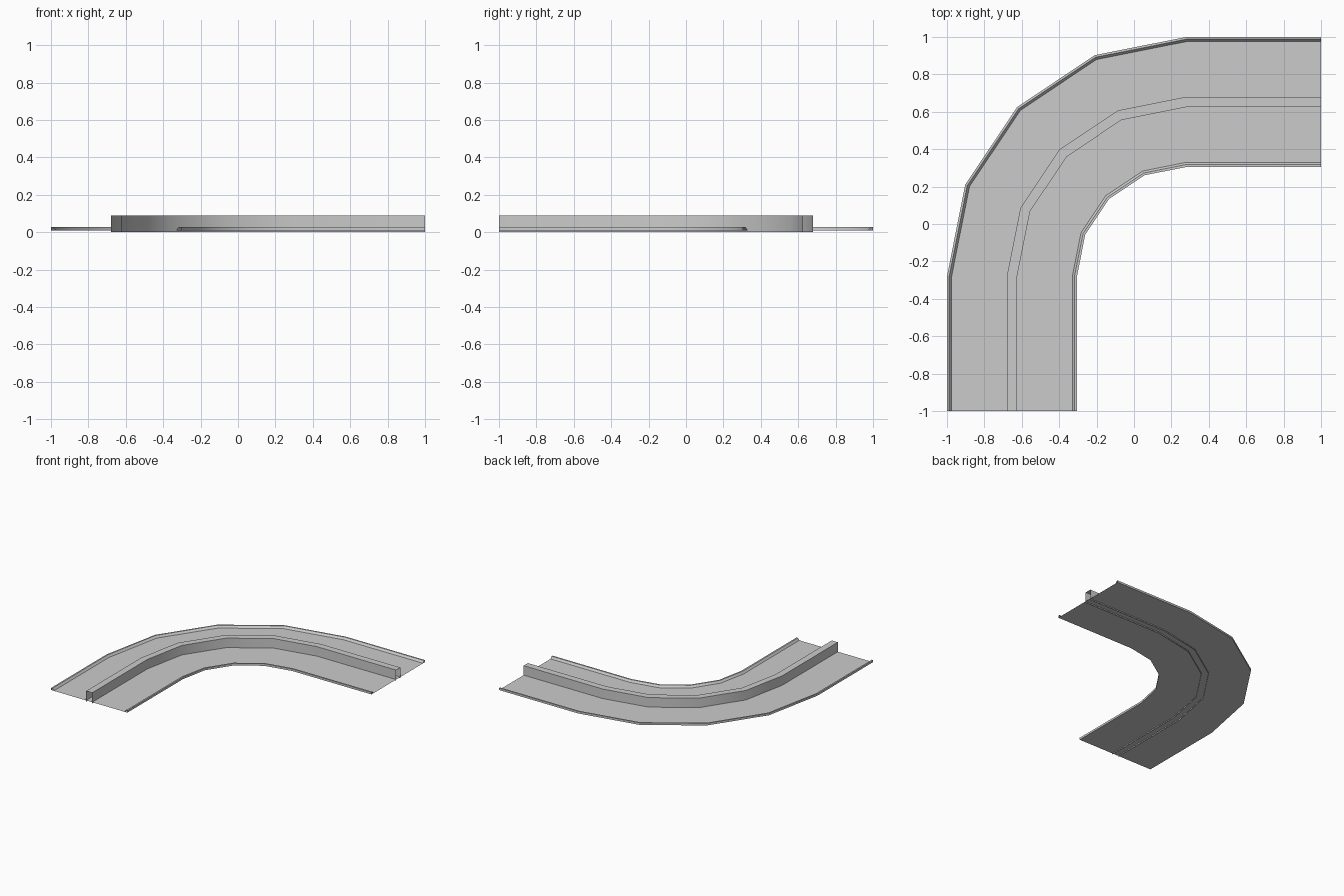
import bpy, bmesh, math
from mathutils import Vector

cube = bpy.data.objects.get("Cube")
if cube:
    bpy.data.objects.remove(cube)

grey = bpy.data.materials.new("concrete grey")
grey.use_nodes = True
colour = (0.6, 0.6, 0.6, 1)
grey.diffuse_color = colour
grey.node_tree.nodes["Principled BSDF"].inputs["Base Color"].default_value = colour

BEND = Vector((0.28, -0.28, 0))   # centre of the bend
STEPS = 4                         # facets in the quarter turn
FLOOR, LIP, TOP = 0.01, 0.027, 0.088


def path_point(radius, z, i):
    """Point on the road path: straight end, bend stations, straight end."""
    a = math.pi - math.pi / 2 * min(max(i - 1, 0), STEPS) / STEPS
    p = BEND + Vector((radius * math.cos(a), radius * math.sin(a), z))
    if i == 0:
        p.y = -1
    elif i == STEPS + 2:
        p.x = 1
    return p


def sweep(name, profile):
    """Sweep an open (radius, z) profile, listed from outside in, along the road."""
    bm = bmesh.new()
    rows = [[bm.verts.new(path_point(r, z, i)) for r, z in profile]
            for i in range(STEPS + 3)]
    for a, b in zip(rows, rows[1:]):
        for j in range(len(profile) - 1):
            bm.faces.new((a[j], a[j + 1], b[j + 1], b[j]))
    mesh = bpy.data.meshes.new(name)
    bm.to_mesh(mesh)
    bm.free()
    mesh.materials.append(grey)
    obj = bpy.data.objects.new(name, mesh)
    bpy.context.collection.objects.link(obj)
    bpy.ops.object.select_all(action="DESELECT")
    obj.select_set(True)
    bpy.context.view_layer.objects.active = obj
    bpy.ops.object.shade_smooth_by_angle(angle=math.radians(30))


# Road deck
sweep("road_deck", [(1.28, FLOOR), (0.585, FLOOR)])

# Raised lips along both edges, sloping down to the deck
sweep("outer_lip", [(1.28, FLOOR), (1.28, LIP), (1.268, LIP), (1.255, FLOOR)])
sweep("inner_lip", [(0.61, FLOOR), (0.598, LIP), (0.585, LIP), (0.585, FLOOR)])

# Hollow median barrier with open ends, reaching just below the deck
sweep("median_barrier", [(0.96, 0), (0.96, TOP), (0.905, TOP), (0.905, 0)])
